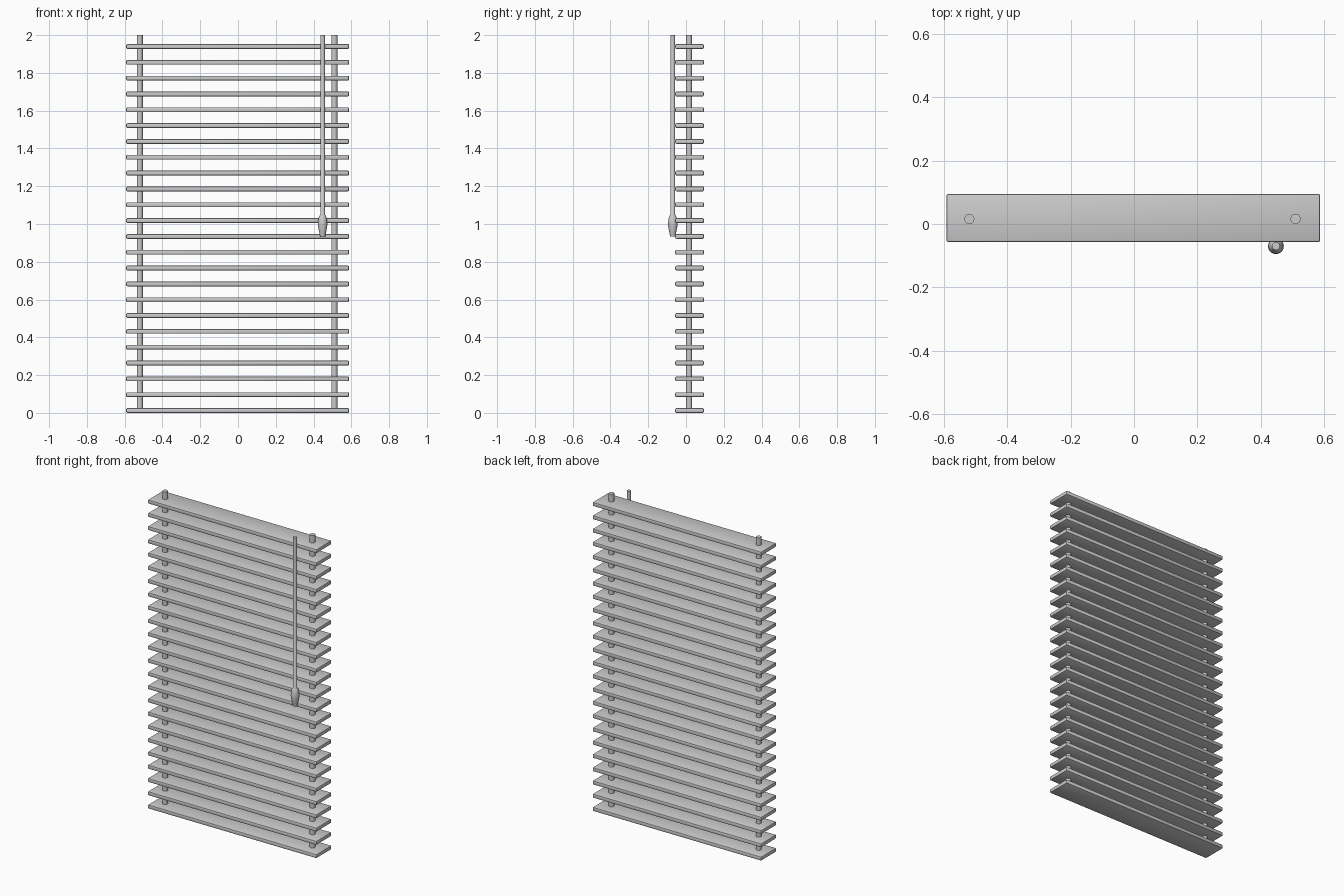
import bpy
import bmesh
import math

cube = bpy.data.objects.get("Cube")
if cube:
    bpy.data.objects.remove(cube, do_unlink=True)

# Single plain grey
GREY = (0.6, 0.6, 0.6, 1.0)
grey = bpy.data.materials.new("plain grey")
grey.use_nodes = True
grey.diffuse_color = GREY
grey.node_tree.nodes["Principled BSDF"].inputs["Base Color"].default_value = GREY

SLATS = 24
SLAT_SIZE = (1.18, 0.152, 0.025)
PITCH = 0.0838
CENTRE_Y = 0.019
TOP = 2.0


def finish(bm, name, location):
    """Turn a bmesh into a smooth, sharp-edged object."""
    bmesh.ops.recalc_face_normals(bm, faces=bm.faces)
    mesh = bpy.data.meshes.new(name)
    bm.to_mesh(mesh)
    bm.free()
    mesh.materials.append(grey)
    obj = bpy.data.objects.new(name, mesh)
    obj.location = location
    bpy.context.collection.objects.link(obj)
    bpy.ops.object.select_all(action="DESELECT")
    obj.select_set(True)
    bpy.context.view_layer.objects.active = obj
    bpy.ops.object.shade_smooth_by_angle(angle=math.radians(35))
    return obj


def turned(name, profile, x, y, sides=20):
    """Closed solid of revolution from (radius, height) pairs."""
    bm = bmesh.new()
    rings = []
    for r, z in profile:
        angles = [math.tau * i / sides for i in range(sides)]
        rings.append([bm.verts.new((r * math.cos(a), r * math.sin(a), z)) for a in angles])
    for low, high in zip(rings, rings[1:]):
        for i in range(sides):
            j = (i + 1) % sides
            bm.faces.new((low[i], low[j], high[j], high[i]))
    bm.faces.new(rings[0])
    bm.faces.new(rings[-1])
    return finish(bm, name, (x, y, 0))


# Slats with softly rounded edges, sharing one mesh
bm = bmesh.new()
bmesh.ops.create_cube(bm, size=1)
bmesh.ops.scale(bm, vec=SLAT_SIZE, verts=bm.verts)
bmesh.ops.bevel(bm, geom=bm.edges[:], offset=0.006, segments=2, profile=0.5, affect="EDGES")
bottom = SLAT_SIZE[2] / 2
slat = finish(bm, "slat_1", (-0.002, CENTRE_Y, bottom))
for i in range(1, SLATS):
    copy = slat.copy()
    copy.name = f"slat_{i + 1}"
    copy.location.z = bottom + i * PITCH
    bpy.context.collection.objects.link(copy)

# Two cords carrying the slats
for name, x in (("right_cord", -0.52), ("left_cord", 0.51)):
    turned(name, [(0.016, 0.01), (0.016, TOP)], x, CENTRE_Y - 0.003)

# Tilt wand with a bulbous grip at its lower end
wand = [(0.014, 0.935), (0.018, 0.955), (0.024, 0.985), (0.025, 1.0),
        (0.023, 1.025), (0.018, 1.042), (0.0125, 1.05), (0.0125, TOP)]
turned("tilt_wand", wand, 0.448, -0.07)
